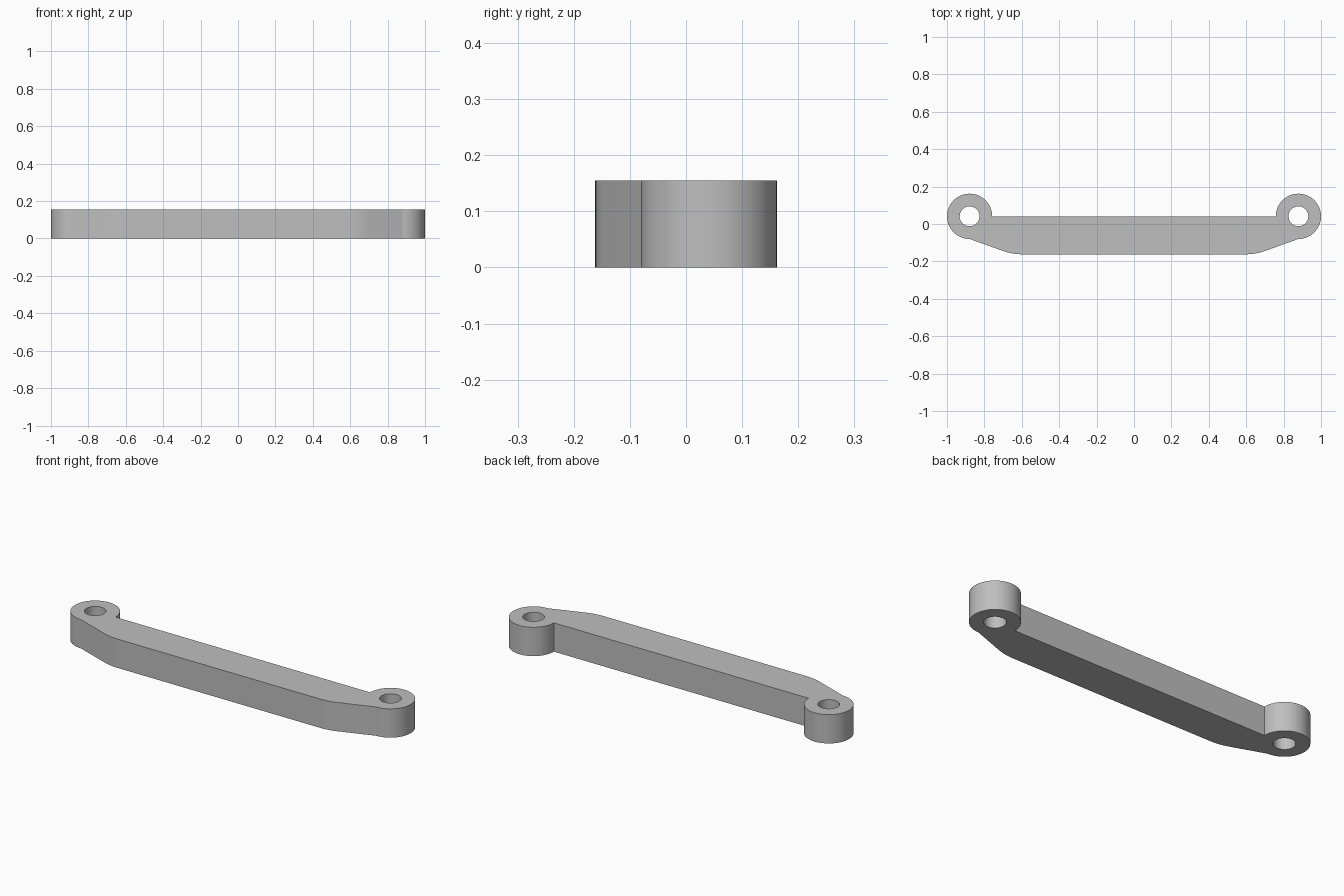
import bpy
import bmesh
from math import cos, sin, radians

cube = bpy.data.objects.get("Cube")
if cube:
    bpy.data.objects.remove(cube, do_unlink=True)

HEIGHT = 0.155
EYE_X, EYE_Y = 0.879, 0.041
EYE_R, HOLE_R = 0.121, 0.053
FRONT_Y = -0.162
BEND_X, BEND_R = 0.599, 0.3


def arc(cx, cy, r, start, end, steps):
    """Points along an arc, angles in degrees."""
    angles = [radians(start + (end - start) * i / steps) for i in range(steps + 1)]
    return [(cx + r * cos(a), cy + r * sin(a)) for a in angles]


# Half outline: rounded bend, sloped shoulder, then around the eye to the bar
half = arc(BEND_X, FRONT_Y + BEND_R, BEND_R, -90, -70, 6)
half += arc(EYE_X, EYE_Y, EYE_R, -90, 180, 48)
outline = half + [(-x, y) for x, y in reversed(half)]

# Bolt holes through both eyes
holes = [arc(side * EYE_X, EYE_Y, HOLE_R, 0, 360, 48)[:-1] for side in (1, -1)]

# Fill the profile and raise it to a solid
bm = bmesh.new()
for loop in [outline] + holes:
    verts = [bm.verts.new((x, y, 0)) for x, y in loop]
    for i, v in enumerate(verts):
        bm.edges.new((verts[i - 1], v))
bmesh.ops.triangle_fill(bm, edges=bm.edges[:], use_beauty=True, use_dissolve=False)
raised = bmesh.ops.extrude_face_region(bm, geom=bm.faces[:], use_keep_orig=True)
top = [v for v in raised["geom"] if isinstance(v, bmesh.types.BMVert)]
bmesh.ops.translate(bm, vec=(0, 0, HEIGHT), verts=top)
bmesh.ops.recalc_face_normals(bm, faces=bm.faces[:])

mesh = bpy.data.meshes.new("link_bar")
bm.to_mesh(mesh)
bm.free()
link_bar = bpy.data.objects.new("link_bar", mesh)
bpy.context.collection.objects.link(link_bar)

# Plain grey material
grey = bpy.data.materials.new("light_grey")
grey.use_nodes = True
colour = (0.52, 0.52, 0.52, 1)
grey.diffuse_color = colour
grey.node_tree.nodes["Principled BSDF"].inputs["Base Color"].default_value = colour
mesh.materials.append(grey)

# Smooth round walls with crisp rims
bpy.ops.object.select_all(action="DESELECT")
link_bar.select_set(True)
bpy.context.view_layer.objects.active = link_bar
bpy.ops.object.shade_smooth_by_angle(angle=radians(15))
